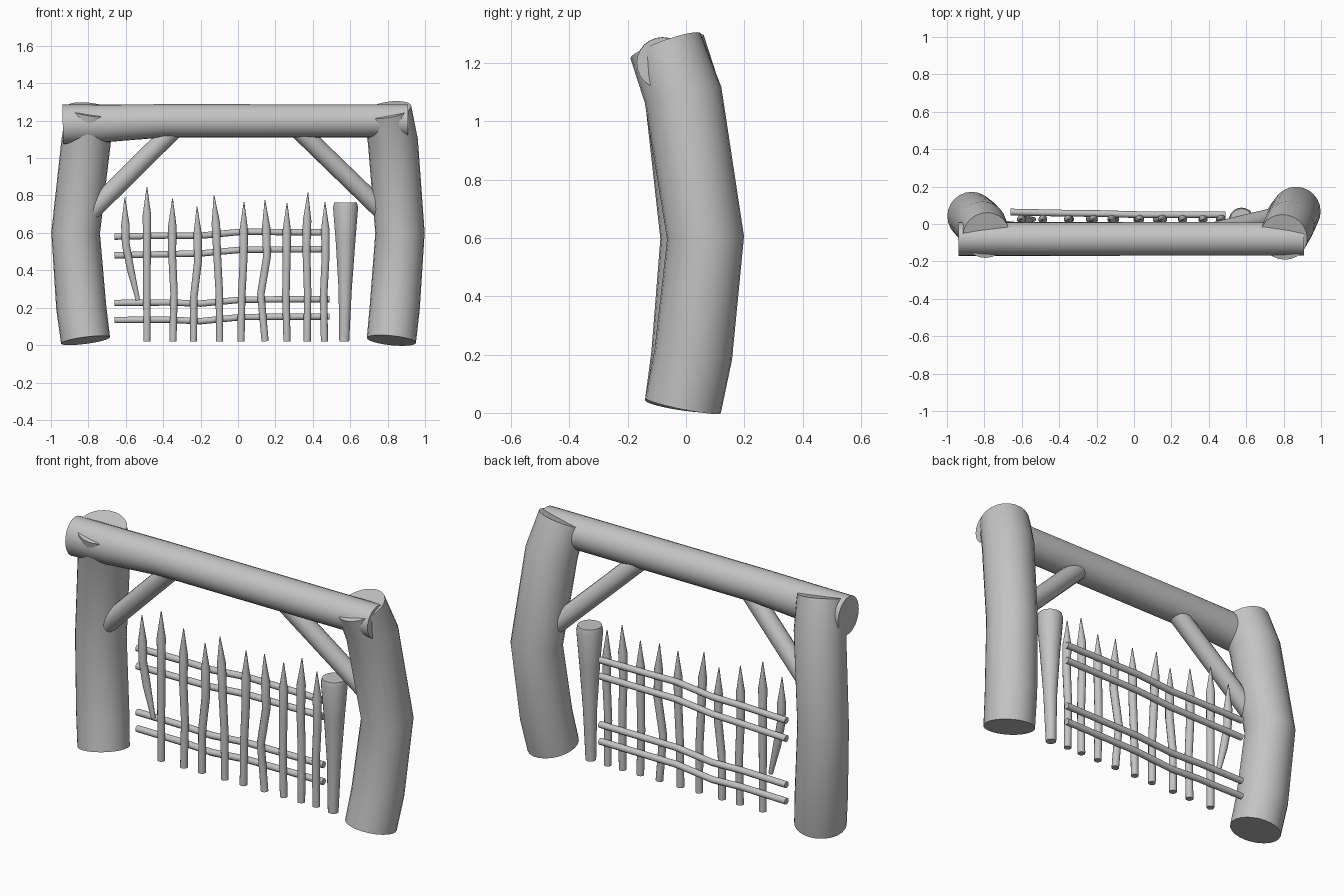
import bpy, bmesh, math
from mathutils import Vector

wood = bpy.data.materials.new("grey_wood")
wood.diffuse_color = (0.55, 0.55, 0.55, 1)


def tube(name, pts, sides=12, oval=None):
    """Log through (x, y, z, radius) points; oval stretches the second radius per point."""
    bm = bmesh.new()
    cs = [Vector(p[:3]) for p in pts]
    rings = []
    for i, p in enumerate(pts):
        t = (cs[min(i + 1, len(cs) - 1)] - cs[max(i - 1, 0)]).normalized()
        ref = Vector((0, 1, 0))
        u = (ref - t * ref.dot(t)).normalized()
        v = t.cross(u)
        k = oval[i] if oval else 1
        rings.append([bm.verts.new(cs[i] + p[3] * (u * math.cos(a) + v * k * math.sin(a)))
                      for a in (2 * math.pi * j / sides for j in range(sides))])
    for a, b in zip(rings, rings[1:]):
        for j in range(sides):
            k = (j + 1) % sides
            bm.faces.new((a[j], a[k], b[k], b[j]))
    bm.faces.new(rings[0][::-1])
    bm.faces.new(rings[-1])
    bmesh.ops.recalc_face_normals(bm, faces=bm.faces)
    me = bpy.data.meshes.new(name)
    bm.to_mesh(me)
    bm.free()
    ob = bpy.data.objects.new(name, me)
    bpy.context.collection.objects.link(ob)
    me.materials.append(wood)
    bpy.ops.object.select_all(action='DESELECT')
    ob.select_set(True)
    bpy.context.view_layer.objects.active = ob
    bpy.ops.object.shade_smooth_by_angle(angle=math.radians(40))
    return ob


# Bowed gate posts
tube("right_post", [(0.82, -0.01, 0.025, 0.132), (0.838, 0.025, 0.2, 0.134),
                    (0.866, 0.067, 0.6, 0.132), (0.828, -0.01, 1.09, 0.134),
                    (0.80, -0.07, 1.258, 0.128)], 24)
tube("left_post", [(-0.815, -0.01, 0.025, 0.132), (-0.838, 0.015, 0.2, 0.134),
                   (-0.868, 0.042, 0.6, 0.130), (-0.812, -0.01, 1.09, 0.132),
                   (-0.79, -0.06, 1.26, 0.126)], 24)

# Top beam, deeper at its left end
tube("top_beam", [(-0.937, -0.08, 1.18, 0.091), (-0.70, -0.08, 1.186, 0.091),
                  (-0.40, -0.08, 1.199, 0.09), (0.91, -0.08, 1.199, 0.089)], 24,
     [1.16, 1.1, 0.99, 0.99])

# Diagonal braces
tube("left_brace", [(-0.80, -0.02, 0.70, 0.05), (-0.32, -0.075, 1.175, 0.05)], 16)
tube("right_brace", [(0.80, 0.05, 0.69, 0.05), (0.30, -0.07, 1.175, 0.05)], 16)

# Four slightly kinked rails: heights at five stations
rails = [(0.134, 0.136, 0.128, 0.150, 0.153), (0.225, 0.228, 0.222, 0.243, 0.246),
         (0.480, 0.486, 0.490, 0.510, 0.513), (0.580, 0.586, 0.585, 0.606, 0.602)]
for n, zs in enumerate(rails):
    tube(f"rail_{n + 1}", [(x, y, z, 0.018) for x, y, z in
                           zip((-0.66, -0.38, -0.20, 0.02, 0.49),
                               (0.064, 0.058, 0.056, 0.05, 0.05), zs)], 10)

# Pointed pickets: x at bottom, lower middle, upper middle, tip; tip height; bottom height
pickets = [(-0.535, -0.575, -0.60, -0.605, 0.79, 0.24),
           (-0.487, -0.487, -0.487, -0.487, 0.845, 0.02),
           (-0.348, -0.342, -0.352, -0.35, 0.785, 0.02),
           (-0.238, -0.236, -0.214, -0.219, 0.74, 0.02),
           (-0.098, -0.100, -0.112, -0.128, 0.80, 0.02),
           (0.016, 0.020, 0.030, 0.032, 0.765, 0.02),
           (0.145, 0.122, 0.155, 0.144, 0.775, 0.02),
           (0.262, 0.256, 0.260, 0.262, 0.76, 0.02),
           (0.370, 0.372, 0.366, 0.374, 0.815, 0.02),
           (0.462, 0.458, 0.468, 0.465, 0.765, 0.02)]
for n, (a, b, c, d, top, low) in enumerate(pickets):
    sh = top - 0.15
    y = 0.025
    tube(f"picket_{n + 1}", [(a, y, low, 0.02 if low < 0.1 else 0.012),
                             (b, y, low + (sh - low) * 0.42, 0.021),
                             (c, y, low + (sh - low) * 0.75, 0.022),
                             (0.6 * c + 0.4 * d, y, sh, 0.024),
                             (d, y, top, 0.002)], 10)

# Tapered stake beside the fence
tube("stake", [(0.568, 0.02, 0.02, 0.027), (0.573, 0.02, 0.30, 0.036),
               (0.575, 0.02, 0.55, 0.053), (0.575, 0.02, 0.735, 0.068),
               (0.575, 0.02, 0.762, 0.062)], 18)
